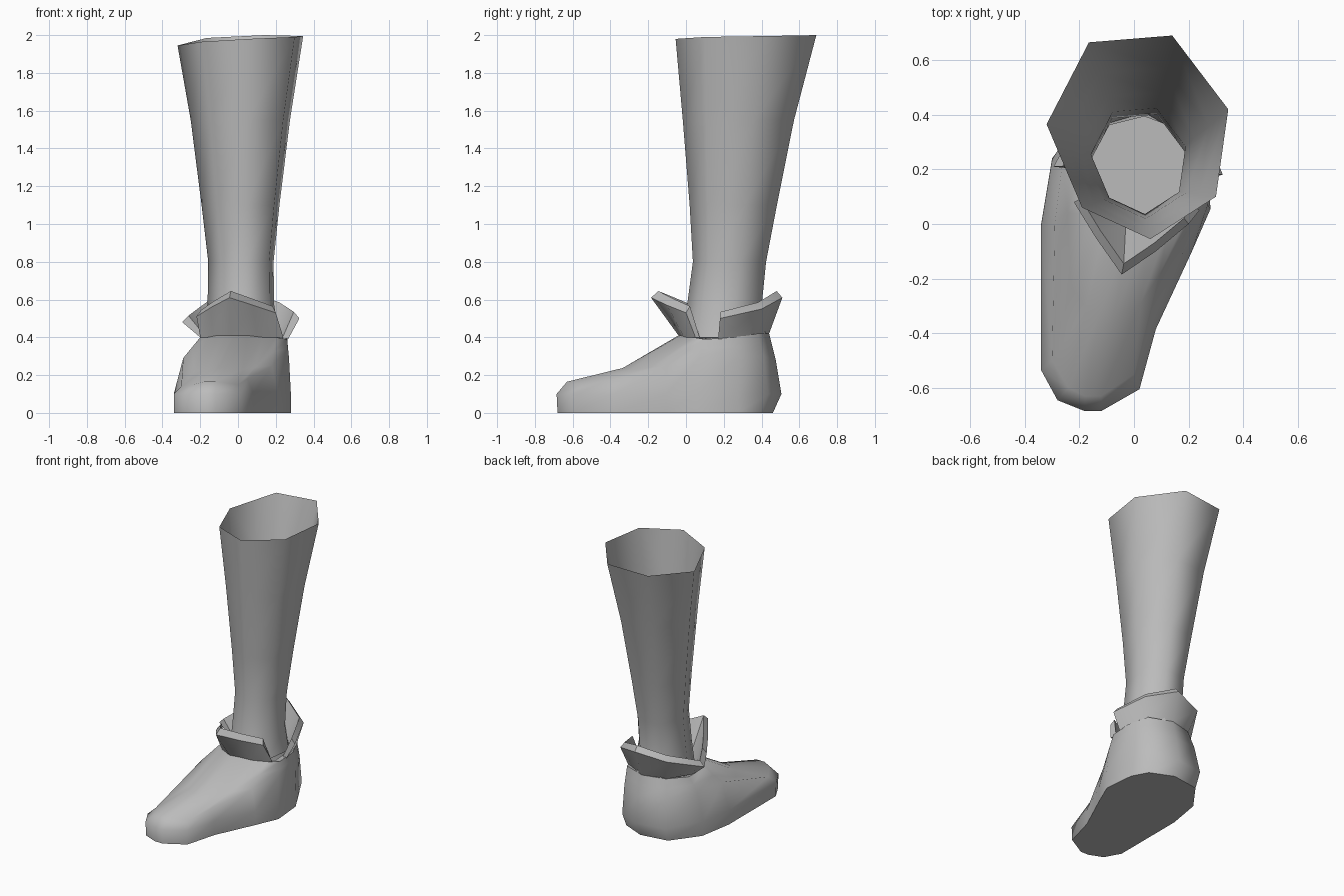
import bpy, bmesh, math
from mathutils import Vector

if "Cube" in bpy.data.objects:
    bpy.data.objects.remove(bpy.data.objects["Cube"])

GREY = (0.5, 0.5, 0.5, 1)
grey = bpy.data.materials.new("plain grey")
grey.use_nodes = True
grey.diffuse_color = GREY
grey.node_tree.nodes["Principled BSDF"].inputs["Base Color"].default_value = GREY

ANKLE = Vector((0.03, 0.21, 0))


def loft(name, rings, closed=True, cap=False, smooth=65):
    """Skin a list of equal-length point rings into one smooth object."""
    bm = bmesh.new()
    rows = [[bm.verts.new(p) for p in ring] for ring in rings]
    count = len(rows[0])
    for low, high in zip(rows, rows[1:]):
        for i in range(count if closed else count - 1):
            j = (i + 1) % count
            bm.faces.new((low[i], low[j], high[j], high[i]))
    if cap:
        bm.faces.new(list(reversed(rows[0])))
    if not closed:
        # close the two ends of a flap
        bm.faces.new([row[0] for row in rows])
        bm.faces.new([row[-1] for row in reversed(rows)])
        bmesh.ops.recalc_face_normals(bm, faces=bm.faces)
    mesh = bpy.data.meshes.new(name)
    bm.to_mesh(mesh)
    bm.free()
    mesh.materials.append(grey)
    obj = bpy.data.objects.new(name, mesh)
    bpy.context.collection.objects.link(obj)
    bpy.ops.object.select_all(action='DESELECT')
    obj.select_set(True)
    bpy.context.view_layer.objects.active = obj
    bpy.ops.object.shade_smooth_by_angle(angle=math.radians(smooth))
    return obj


def vectors(points):
    return [Vector(p) for p in points]


def blend(first, second, t):
    return [a.lerp(b, t) for a, b in zip(first, second)]


def shrink(ring, factor, drop=0):
    """Pull a ring towards the ankle axis."""
    out = []
    for p in ring:
        q = ANKLE.lerp(p, factor)
        q.z = p.z - drop
        out.append(q)
    return out


# Shoe outlines, counterclockwise from the toe
sole = vectors([(-.12, -.68, 0), (.02, -.6, 0), (.08, -.38, 0), (.21, -.1, 0),
                (.28, .06, 0), (.26, .28, 0), (.2, .39, 0), (.04, .46, 0),
                (-.16, .43, 0), (-.3, .24, 0), (-.34, 0, 0), (-.34, -.53, 0),
                (-.28, -.64, 0), (-.18, -.68, 0)])
instep = vectors([(-.12, -.63, .165), (0, -.55, .15), (.05, -.38, .18), (.18, -.1, .25),
                  (.27, .07, .29), (.265, .28, .3), (.2, .41, .3), (.04, .475, .28),
                  (-.15, .43, .3), (-.26, .24, .3), (-.29, 0, .29), (-.3, -.5, .14),
                  (-.24, -.6, .15), (-.18, -.63, .165)])
neck = vectors([(-.02, -.04, .41), (.05, -.03, .41), (.13, 0, .4), (.2, .04, .4),
                (.26, .1, .39), (.26, .25, .4), (.2, .38, .42), (.04, .44, .42),
                (-.12, .4, .42), (-.2, .25, .4), (-.2, .09, .4), (-.16, .03, .4),
                (-.11, -.01, .41), (-.07, -.03, .41)])

# Rounded welt: the heel swells out more than the rest
welt = [p + Vector((0, 0.045 if p.y > 0.35 else -0.005, 0.1)) for p in sole]

# Vamp between instep and neck, dipping over the toe
vamp = blend(instep, neck, 0.5)
for p in vamp:
    if p.y < -0.1:
        p.z -= 0.05
floor = shrink(neck, 0.8, 0.01)
loft("shoe", [sole, welt, instep, vamp, neck, floor], cap=True)


def flap(name, base, rim):
    """Thick collar flap standing outward from the shoe neck."""
    base, rim = vectors(base), vectors(rim)
    lip = shrink(rim, 0.9, -0.035)
    inner = shrink(base, 0.86)
    loft(name, [base, rim, lip, inner], closed=False, smooth=50)


flap("front_collar",
     [(-.2, .08, .4), (-.14, .02, .4), (-.04, -.04, .41), (.1, -.01, .4), (.24, .05, .4)],
     [(-.22, .08, .51), (-.14, -.05, .56), (-.045, -.185, .61), (.08, -.1, .57), (.2, .0, .53)])
flap("back_collar",
     [(.265, .17, .39), (.23, .33, .41), (.04, .44, .42), (-.13, .39, .42), (-.2, .2, .4)],
     [(.325, .18, .5), (.24, .4, .55), (.05, .51, .61), (-.16, .45, .57), (-.295, .21, .48)])

# Seven-sided open leg, flaring to a slightly slanted top
brim = vectors([(.06, -.055, 1.98), (.3, .1, 1.99), (.345, .42, 1.995), (.14, .69, 2),
                (-.165, .665, 1.985), (-.32, .365, 1.945), (-.19, .06, 1.965)])
brim_centre = Vector((0.012, 0.317, 0))


def leg_ring(z, scale, x, y):
    return [Vector((x + (p.x - brim_centre.x) * scale,
                    y + (p.y - brim_centre.y) * scale, z)) for p in brim]


loft("leg", [leg_ring(0.4, 0.6, 0.02, 0.2),
             leg_ring(0.57, 0.53, 0.015, 0.203),
             leg_ring(0.8, 0.52, 0.015, 0.23),
             leg_ring(1.1, 0.62, 0.013, 0.25),
             leg_ring(1.55, 0.79, 0.012, 0.277), brim])
